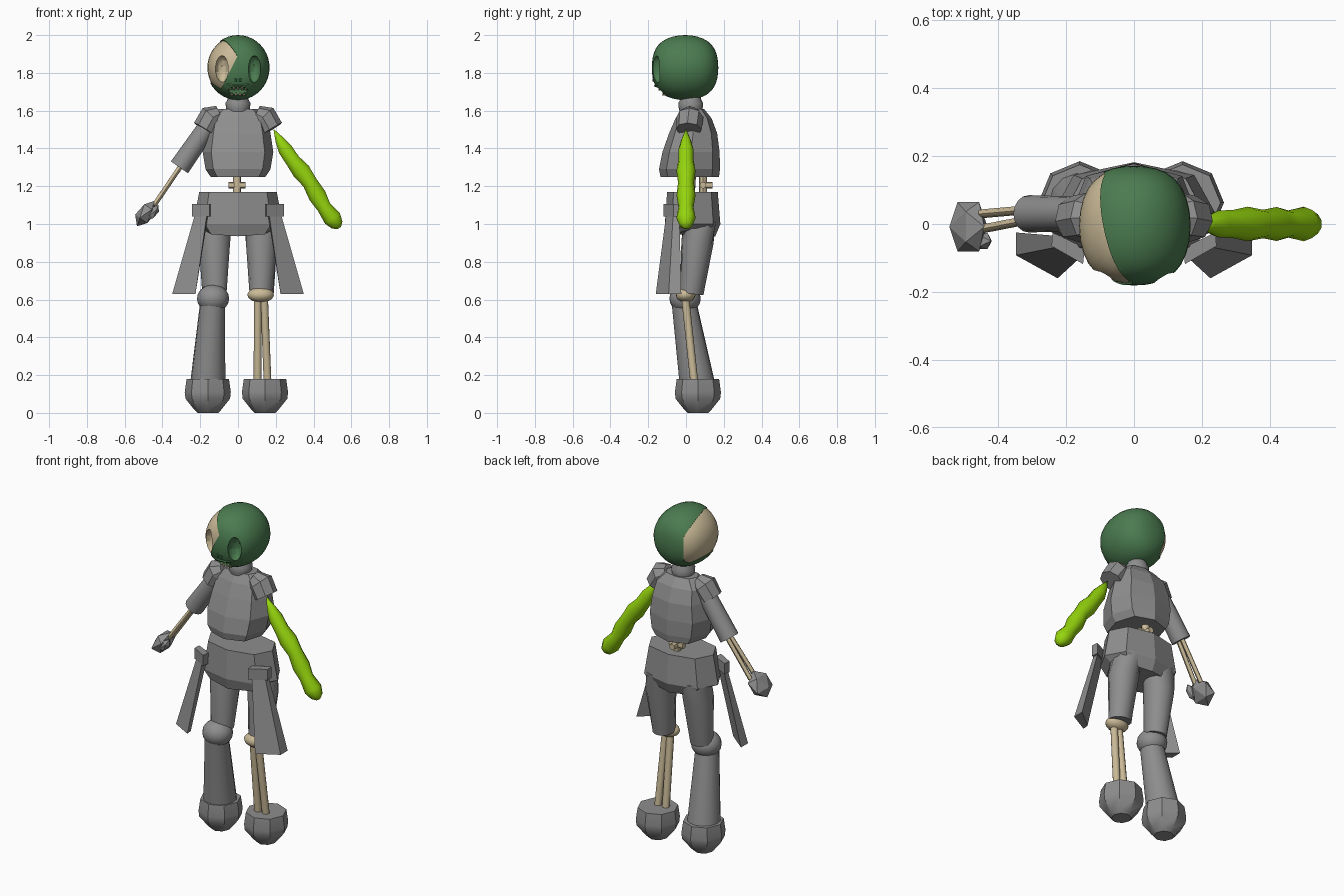
import bpy, bmesh
from math import sin, cos, pi, radians, sqrt
from mathutils import Vector, Matrix

if "Cube" in bpy.data.objects:
    bpy.data.objects.remove(bpy.data.objects["Cube"])


def material(name, rgb):
    m = bpy.data.materials.new(name)
    m.use_nodes = True
    m.diffuse_color = (*rgb, 1)
    m.node_tree.nodes["Principled BSDF"].inputs["Base Color"].default_value = (*rgb, 1)
    return m


GREY = material("grey cloth", (0.27, 0.27, 0.27))
BONE = material("bone", (0.59, 0.49, 0.31))
GREEN = material("green skin", (0.07, 0.2, 0.08))
DARK = material("dark green", (0.02, 0.075, 0.03))
LIME = material("lime", (0.3, 0.66, 0.004))


def finish(bm, name, mat, angle=0):
    """Turn a bmesh into an object, smooth below the given edge angle."""
    bmesh.ops.recalc_face_normals(bm, faces=bm.faces)
    for f in bm.faces:
        f.smooth = angle > 0
    for e in bm.edges:
        e.smooth = e.calc_face_angle(0) < radians(angle)
    mesh = bpy.data.meshes.new(name)
    bm.to_mesh(mesh)
    bm.free()
    mesh.materials.append(mat)
    ob = bpy.data.objects.new(name, mesh)
    bpy.context.collection.objects.link(ob)
    return ob


def loft(name, rings, mat, angle=0):
    bm = bmesh.new()
    loops = [[bm.verts.new(p) for p in r] for r in rings]
    n = len(loops[0])
    for a, b in zip(loops, loops[1:]):
        for i in range(n):
            bm.faces.new((a[i], a[(i + 1) % n], b[(i + 1) % n], b[i]))
    bm.faces.new(loops[0])
    bm.faces.new(loops[-1])
    return finish(bm, name, mat, angle)


def section(z, rx, y0, y1, x=0, n=8, power=1, drop=0):
    """Closed cross-section between y0 and y1; drop lowers front and back."""
    pts = []
    for i in range(n):
        c, s = cos(2 * pi * i / n), sin(2 * pi * i / n)
        c, s = [(abs(v) ** power) * (1 if v > 0 else -1) for v in (c, s)]
        pts.append((x + rx * c, (y0 + y1) / 2 + (y1 - y0) / 2 * s, z - drop * abs(s)))
    return pts


def tube(name, pts, radii, mat, n=12, angle=45):
    pts = [Vector(p) for p in pts]
    rings = []
    for i, p in enumerate(pts):
        t = pts[min(i + 1, len(pts) - 1)] - pts[max(i - 1, 0)]
        q = t.to_track_quat('Z', 'Y')
        rings.append([p + q @ Vector((cos(2 * pi * k / n), sin(2 * pi * k / n), 0)) * radii[i]
                      for k in range(n)])
    return loft(name, rings, mat, angle)


def ball(name, center, size, mat, segs=16, angle=60, shape=None):
    bm = bmesh.new()
    bmesh.ops.create_uvsphere(bm, u_segments=segs, v_segments=segs * 5 // 8, radius=1)
    for v in bm.verts:
        p = shape(v.co) if shape else v.co
        v.co = Vector(center) + Vector([a * b for a, b in zip(p, size)])
    return finish(bm, name, mat, angle)


def boolean(ob, cutter, operation):
    mod = ob.modifiers.new("cut", 'BOOLEAN')
    mod.object, mod.operation, mod.solver = cutter, operation, 'EXACT'
    bpy.context.view_layer.objects.active = ob
    bpy.ops.object.modifier_apply(modifier=mod.name)


# Head: green skin with an open patch over the skull
HEAD = Vector((0, -0.005, 1.828))
SIZE = Vector((0.167, 0.176, 0.172))


def boxy(p):
    return Vector((p.x, 1.25 * p.y - 0.25 * p.y ** 3, p.z))


def face_y(x, z):
    s = sqrt(max(0, 1 - (x / SIZE.x) ** 2 - ((z - HEAD.z) / SIZE.z) ** 2))
    return HEAD.y - SIZE.y * (1.25 * s - 0.25 * s ** 3)


head = ball("head_skin", HEAD, SIZE, GREEN, 32, 50, boxy)
skull = ball("skull", HEAD, SIZE * 0.97, BONE, 32, 50, boxy)

# Patch cutter: a block trimmed by the planes that bound the open area
bm = bmesh.new()
bmesh.ops.create_cube(bm, size=0.6, matrix=Matrix.Translation(HEAD))
for co, no in (((-0.015, -0.15, 1.9), (0.85, 0.22, 0.45)),
               ((-0.012, -0.15, 1.87), (0.89, 0, -0.45)),
               ((-0.09, 0, 1.715), (-0.5, 0, -0.85)),
               ((0, 0, 1.83), (0.85, 0.5, 0))):
    cut = bmesh.ops.bisect_plane(bm, geom=bm.verts[:] + bm.edges[:] + bm.faces[:],
                                 plane_co=co, plane_no=no, clear_outer=True)
    bmesh.ops.holes_fill(bm, edges=[e for e in cut["geom_cut"]
                                    if isinstance(e, bmesh.types.BMEdge)])
patch = finish(bm, "patch_cutter", BONE)
boolean(head, patch, 'DIFFERENCE')
boolean(skull, patch, 'INTERSECT')

# Eye sockets and mouth
cutters = [patch]
for side in (-1, 1):
    eye = ball("eye_cutter", (0.085 * side, -0.15, 1.82), (0.038, 0.045, 0.072),
               BONE if side < 0 else GREEN, 12)
    boolean(skull if side < 0 else head, eye, 'DIFFERENCE')
    cutters.append(eye)
mouth = ball("mouth_cutter", (0, -0.145, 1.703), (0.058, 0.035, 0.026), GREEN, 12)
boolean(head, mouth, 'DIFFERENCE')
for c in cutters + [mouth]:
    bpy.data.objects.remove(c)
for ob in (head, skull):
    bpy.ops.object.select_all(action='DESELECT')
    ob.select_set(True)
    bpy.context.view_layer.objects.active = ob
    bpy.ops.object.shade_smooth_by_angle(angle=radians(35))

lip = [(x / 100, 1.732 + 0.006 * (abs(x) / 6) ** 2) for x in range(-6, 7, 2)]
tube("upper_lip", [(x, face_y(x, z), z) for x, z in lip],
     [0.003] + [0.007] * 5 + [0.003], GREEN, 6)
for x in (-0.042, -0.022, 0, 0.022, 0.042):
    y = face_y(x, 1.71) + 0.006
    tube("upper_tooth", [(x, y, 1.728), (x, y, 1.706)], [0.008, 0.002], BONE, 6)
for x in (-0.032, -0.011, 0.011, 0.032):
    y = face_y(x, 1.69) + 0.006
    tube("lower_tooth", [(x, y, 1.68), (x, y, 1.7)], [0.008, 0.002], BONE, 6)
for x in (-0.012, 0.012):
    ball("nostril", (x, face_y(x, 1.762), 1.762), (0.008, 0.004, 0.011), DARK, 8)

# Neck, torso, spine and hips
loft("neck", [section(z, r, 0.025 - r, 0.025 + r, n=16) for z, r in
              ((1.58, 0.055), (1.61, 0.063), (1.64, 0.066), (1.66, 0.055), (1.70, 0.05))], GREY, 60)
loft("torso", [section(z, rx, a, b, power=0.8) for z, rx, a, b in (
    (1.25, 0.145, -0.135, 0.175), (1.29, 0.172, -0.143, 0.18), (1.38, 0.187, -0.125, 0.178),
    (1.48, 0.172, -0.09, 0.165), (1.56, 0.155, -0.055, 0.135), (1.61, 0.1, -0.025, 0.095))], GREY)
tube("spine", [(-0.005, 0.09, 1.1), (-0.005, 0.09, 1.3)], [0.022] * 2, BONE, 8)
for end in ((0.04, 0.09), (-0.05, 0.09), (-0.005, 0.14)):
    tube("vertebra_spur", [(-0.005, 0.09, 1.205), (*end, 1.205)], [0.018] * 2, BONE, 8)
loft("hips", [section(1.17, 0.205, -0.1, 0.168, power=0.85),
              section(1.0, 0.238, -0.112, 0.182, power=0.85),
              section(0.975, 0.19, -0.095, 0.155, power=0.85, drop=0.04)], GREY)

# Shoulder caps, straps and hanging side panels
for side, word in ((-1, "right"), (1, "left")):
    tube(word + "_shoulder_cap", [(side * 0.095, 0.02, 1.585), (side * 0.135, 0.02, 1.565),
                                  (side * 0.175, 0.015, 1.5)], [0.045, 0.072, 0.068], GREY, 8, 0)

    def panel(name, levels):
        loft(word + name, [[(side * x, y, z) for x, y in pts] for z, pts in levels], GREY)

    strap = ((0.15, -0.118), (0.243, -0.065), (0.24, -0.025), (0.145, -0.07))
    panel("_strap", ((1.105, strap), (1.04, strap)))
    panel("_side_panel", (
        (1.05, ((0.165, -0.105), (0.228, -0.068), (0.228, -0.035), (0.158, -0.075))),
        (0.63, ((0.225, -0.16), (0.348, -0.092), (0.348, -0.025), (0.23, -0.12)))))

# Right arm: sleeve, bare forearm bones and fist
tube("right_sleeve", [(-0.14, 0.03, 1.545), (-0.31, 0.03, 1.3)], [0.05, 0.055], GREY, 16)
for a, b in ((0.045, 0.03), (0.018, -0.015)):
    tube("forearm_bone", [(-0.28, a, 1.34), (-0.45, b, 1.09)], [0.013] * 2, BONE, 8)
for name, center, size in (("right_fist", (-0.488, -0.008, 1.055), (0.048, 0.085, 0.082)),
                           ("right_thumb", (-0.45, -0.05, 1.06), (0.025, 0.028, 0.05))):
    bm = bmesh.new()
    bmesh.ops.create_icosphere(bm, subdivisions=1, radius=1, matrix=Matrix.Translation(center)
                               @ Matrix.Rotation(radians(35), 4, 'Y') @ Matrix.Diagonal((*size, 1)))
    finish(bm, name, GREY)

# Left arm: lumpy tentacle
arm = tube("left_tentacle", [(x, 0, z) for x, z in (
    (0.19, 1.5), (0.22, 1.445), (0.25, 1.395), (0.29, 1.335), (0.335, 1.28), (0.38, 1.22),
    (0.42, 1.15), (0.455, 1.09), (0.50, 1.03), (0.525, 0.995), (0.535, 0.978))],
    [0.002, 0.025, 0.04, 0.041, 0.051, 0.042, 0.05, 0.04, 0.051, 0.035, 0.012], LIME, 10, 80)

# Legs
for side, word, x in ((-1, "right", -0.16), (1, "left", 0.143)):
    tube(word + "_thigh", [(side * 0.115, 0.075, 1.02), (side * 0.125, 0.06, 0.9),
                           (side * 0.125, 0.03, 0.63)], [0.085, 0.085, 0.064], GREY, 14)
    loft(word + "_boot", [section(z, r, 0.063 - r, 0.063 + r, x) for z, r in (
        (0, 0.055), (0.015, 0.07), (0.075, 0.118), (0.11, 0.122), (0.18, 0.112))], GREY, 35)
ball("right_knee", (-0.132, -0.005, 0.605), (0.085, 0.083, 0.075), GREY)
tube("right_shin", [(-0.135, -0.01, 0.58), (-0.16, 0.06, 0.15)], [0.066, 0.094], GREY, 14)
ball("left_knee_bone", (0.12, -0.002, 0.625), (0.07, 0.052, 0.04), BONE)
for a, b in ((0.105, 0.104), (0.138, 0.157)):
    tube("shin_bone", [(a, -0.005, 0.62), (b, 0.045, 0.15)], [0.021] * 2, BONE, 10)
